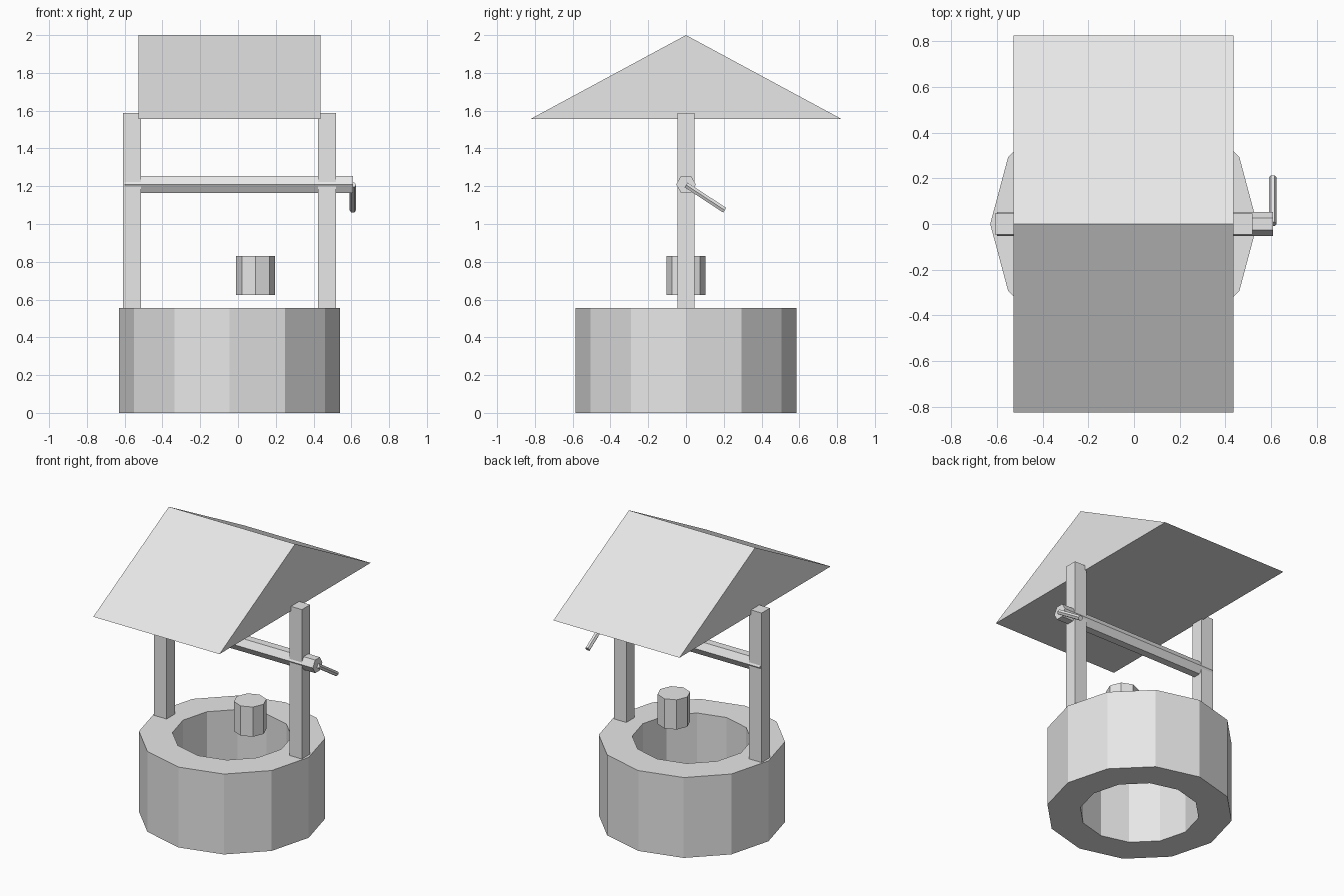
import bpy, bmesh
from math import radians
from mathutils import Matrix, Vector

default = bpy.data.objects.get("Cube")
if default:
    bpy.data.objects.remove(default)

GREY = (0.8, 0.8, 0.8, 1)
grey = bpy.data.materials.new("light_grey")
grey.use_nodes = True
grey.diffuse_color = GREY
grey.node_tree.nodes["Principled BSDF"].inputs["Base Color"].default_value = GREY

CX = -0.045  # centre line of the wall, posts and roof


def finish(name, bm):
    bmesh.ops.recalc_face_normals(bm, faces=bm.faces)
    mesh = bpy.data.meshes.new(name)
    bm.to_mesh(mesh)
    bm.free()
    mesh.materials.append(grey)
    obj = bpy.data.objects.new(name, mesh)
    bpy.context.collection.objects.link(obj)
    return obj


def rod(name, start, end, radius, sides):
    """Flat-sided cylinder between two points."""
    a, b = Vector(start), Vector(end)
    axis = (b - a).normalized()
    # one corner points along x, or along y when the rod itself runs along x
    u = Vector((0, 1, 0)) if abs(axis.x) > 0.9 else Vector((1, 0, 0))
    v = axis.cross(u)
    bm = bmesh.new()
    bottom = []
    for i in range(sides):
        turn = Matrix.Rotation(radians(360 * i / sides), 3, axis)
        bottom.append(bm.verts.new(a + turn @ (u * radius)))
    face = bm.faces.new(bottom)
    top = bmesh.ops.extrude_face_region(bm, geom=[face])["geom"]
    bmesh.ops.translate(bm, vec=b - a,
                        verts=[g for g in top if isinstance(g, bmesh.types.BMVert)])
    # keep the starting cap so the rod is closed
    if not any(set(f.verts) == set(bottom) for f in bm.faces):
        bm.faces.new(bottom)
    return finish(name, bm)


def box(name, centre, size):
    bm = bmesh.new()
    bmesh.ops.create_cube(bm, size=1)
    bmesh.ops.scale(bm, vec=size, verts=bm.verts)
    bmesh.ops.translate(bm, vec=centre, verts=bm.verts)
    return finish(name, bm)


# Round wall: open twelve-sided ring spun from a rectangular section
WALL_TOP = 0.555
bm = bmesh.new()
section = [(0.375, 0), (0.585, 0), (0.585, WALL_TOP), (0.375, WALL_TOP)]
verts = [bm.verts.new((CX + r, 0, z)) for r, z in section]
edges = [bm.edges.new((verts[i], verts[(i + 1) % 4])) for i in range(4)]
bmesh.ops.spin(bm, geom=verts + edges, cent=(CX, 0, 0), axis=(0, 0, 1),
               angle=radians(360), steps=12)
bmesh.ops.remove_doubles(bm, verts=bm.verts, dist=0.001)
finish("well_wall", bm)

# Posts
POST_TOP = 1.587
for side, name in ((-1, "right_post"), (1, "left_post")):
    box(name, (CX + side * 0.517, 0, (WALL_TOP + POST_TOP) / 2),
        (0.095, 0.09, POST_TOP - WALL_TOP))

# Roof: solid triangular prism
bm = bmesh.new()
gable = [(-0.825, 1.555), (0.825, 1.555), (0, 2)]
ends = [[bm.verts.new((CX + dx, y, z)) for y, z in gable] for dx in (-0.483, 0.481)]
for end in ends:
    bm.faces.new(end)
for i in range(3):
    j = (i + 1) % 3
    bm.faces.new((ends[0][i], ends[0][j], ends[1][j], ends[1][i]))
finish("roof", bm)

# Winding axle, crank and bucket
rod("axle", (-0.6, 0, 1.21), (0.608, 0, 1.21), 0.052, 6)
rod("crank_handle", (0.608, 0, 1.207), (0.608, 0.205, 1.073), 0.017, 6)
rod("bucket", (0.093, 0, 0.625), (0.093, 0, 0.83), 0.103, 8)
